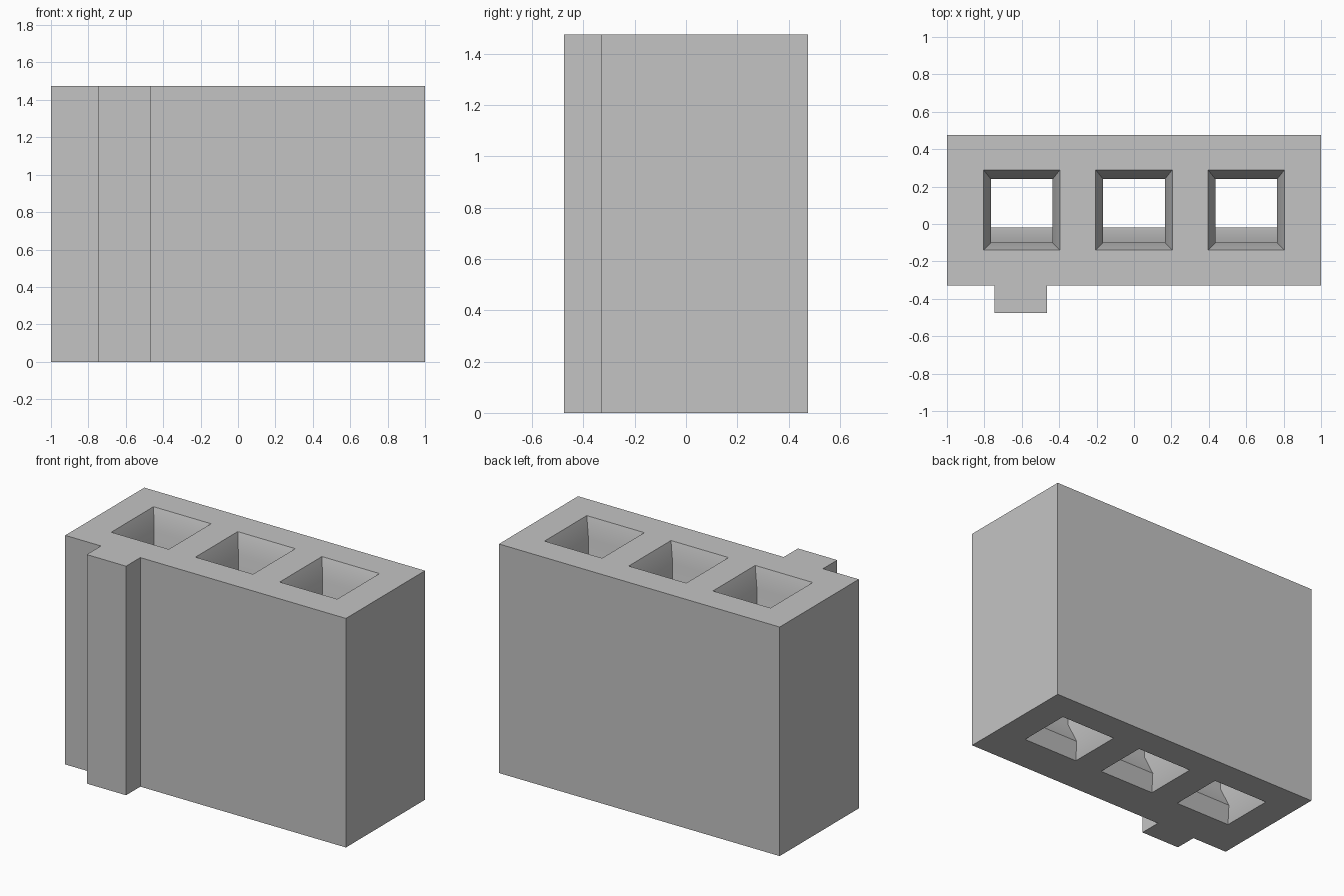
import bpy
import bmesh
import math

if "Cube" in bpy.data.objects:
    bpy.data.objects.remove(bpy.data.objects["Cube"], do_unlink=True)

HEIGHT = 1.475

grey = bpy.data.materials.new("light grey plastic")
grey.use_nodes = True
colour = (0.55, 0.55, 0.55, 1)
grey.diffuse_color = colour
grey.node_tree.nodes["Principled BSDF"].inputs["Base Color"].default_value = colour


def make_object(name, bm):
    bmesh.ops.recalc_face_normals(bm, faces=bm.faces)
    mesh = bpy.data.meshes.new(name)
    bm.to_mesh(mesh)
    bm.free()
    mesh.materials.append(grey)
    obj = bpy.data.objects.new(name, mesh)
    bpy.context.collection.objects.link(obj)
    return obj


def add_loft(bm, rings):
    """Bridge equal point loops and cap both ends."""
    loops = [[bm.verts.new(p) for p in ring] for ring in rings]
    for low, high in zip(loops, loops[1:]):
        for i in range(len(low)):
            j = (i + 1) % len(low)
            bm.faces.new((low[i], low[j], high[j], high[i]))
    bm.faces.new(loops[0])
    bm.faces.new(loops[-1])


# Housing: block outline with the front key rib, extruded upward
outline = [(-1, -0.33), (-0.745, -0.33), (-0.745, -0.475), (-0.465, -0.475),
           (-0.465, -0.33), (1, -0.33), (1, 0.475), (-1, 0.475)]
bm = bmesh.new()
add_loft(bm, [[(x, y, z) for x, y in outline] for z in (0, HEIGHT)])
housing = make_object("connector_housing", bm)

# Sockets: flared at both ends, with a sloping ledge on the front wall
# Each section is height, half width, front y, back y
sections = [(-0.1, 0.235, -0.12, 0.33),
            (0.1, 0.165, -0.02, 0.24),
            (0.25, 0.165, -0.1, 0.24),
            (HEIGHT - 0.12, 0.165, -0.1, 0.24),
            (HEIGHT + 0.12, 0.245, -0.18, 0.34)]
bm = bmesh.new()
for cx in (-0.6, 0, 0.6):
    add_loft(bm, [[(cx - w, front, z), (cx + w, front, z),
                   (cx + w, back, z), (cx - w, back, z)]
                  for z, w, front, back in sections])
cutter = make_object("socket_cutter", bm)
cutter.hide_render = True

# Cut the sockets through the housing
cut = housing.modifiers.new("sockets", "BOOLEAN")
cut.operation = "DIFFERENCE"
cut.solver = "EXACT"
cut.object = cutter
bpy.ops.object.select_all(action="DESELECT")
bpy.context.view_layer.objects.active = housing
housing.select_set(True)
bpy.ops.object.modifier_apply(modifier=cut.name)
bpy.data.objects.remove(cutter, do_unlink=True)

# Soft shading along the socket flares, crisp edges elsewhere
bpy.ops.object.shade_smooth_by_angle(angle=math.radians(35))
